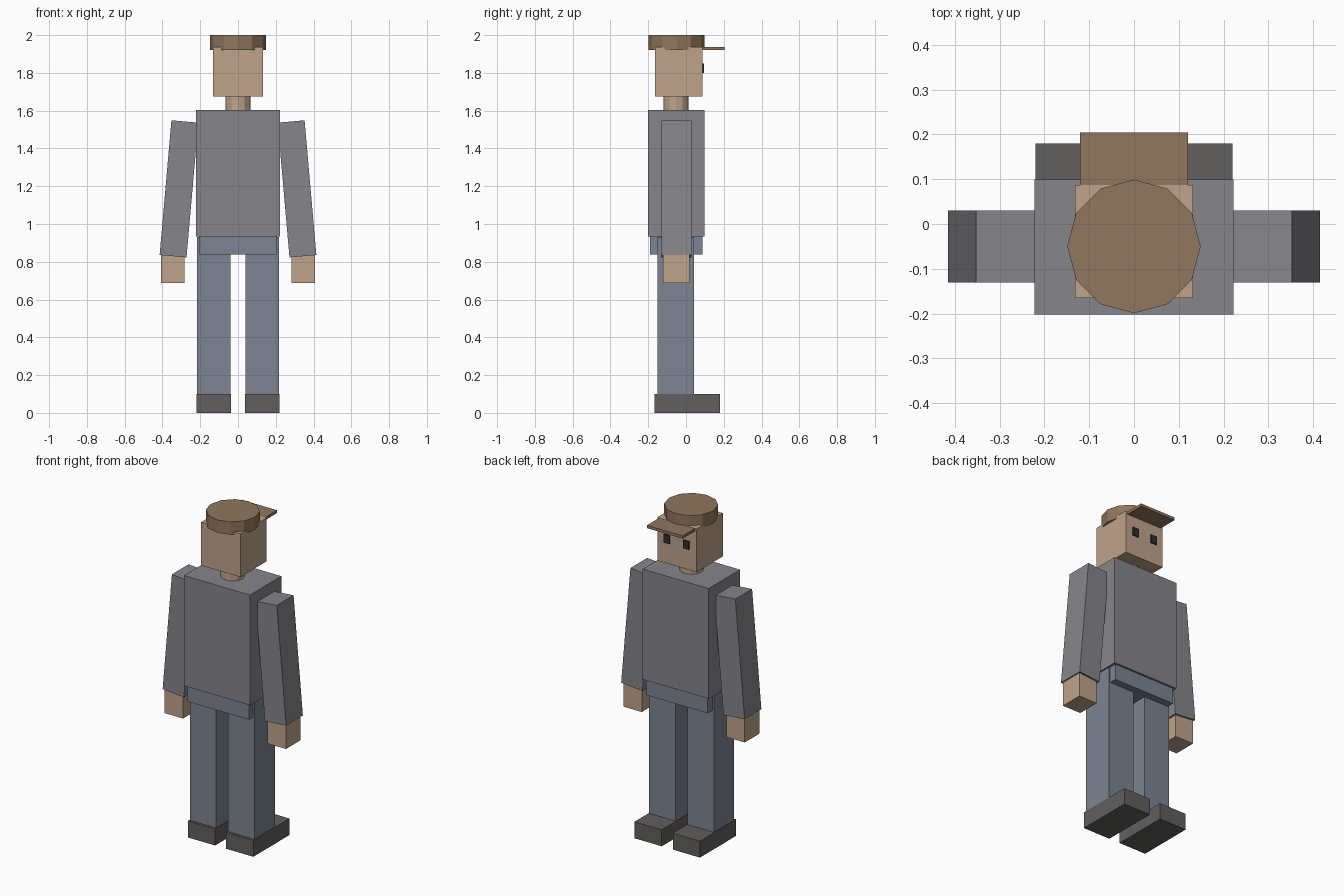
import bpy
from math import radians
from mathutils import Vector

if "Cube" in bpy.data.objects:
    bpy.data.objects.remove(bpy.data.objects["Cube"])


def material(name, rgb):
    m = bpy.data.materials.new(name)
    m.diffuse_color = (*rgb, 1)
    m.use_nodes = True
    m.node_tree.nodes["Principled BSDF"].inputs["Base Color"].default_value = m.diffuse_color
    return m


skin = material("skin", (0.52, 0.37, 0.26))
shirt = material("shirt_grey", (0.24, 0.24, 0.26))
denim = material("trouser_blue", (0.20, 0.23, 0.29))
leather = material("shoe_dark", (0.12, 0.115, 0.11))
felt = material("cap_brown", (0.28, 0.185, 0.11))
black = material("eye_black", (0.03, 0.03, 0.035))


def box(name, lo, hi, mat, tilt=0):
    """Box between two corners, optionally tilted about y through its centre."""
    lo, hi = Vector(lo), Vector(hi)
    bpy.ops.mesh.primitive_cube_add(size=1, location=(lo + hi) / 2,
                                    rotation=(0, radians(tilt), 0))
    ob = bpy.context.object
    ob.name = name
    ob.scale = hi - lo
    ob.data.materials.append(mat)
    return ob


def drum(name, radius, y, z0, z1, mat):
    """Upright twelve-sided cylinder on the centre plane."""
    bpy.ops.mesh.primitive_cylinder_add(vertices=12, radius=radius, depth=z1 - z0,
                                        location=(0, y, (z0 + z1) / 2))
    ob = bpy.context.object
    ob.name = name
    ob.data.materials.append(mat)
    return ob


def pair(name, lo, hi, mat, tilt=0):
    """Right-hand box (+x) and its mirror image."""
    box(name + "_right", lo, hi, mat, tilt)
    box(name + "_left", (-hi[0], lo[1], lo[2]), (-lo[0], hi[1], hi[2]), mat, -tilt)


# Legs and shoes
pair("shoe", (0.037, -0.167, 0), (0.22, 0.18, 0.10), leather)
pair("leg", (0.04, -0.152, 0.10), (0.217, 0.043, 0.93), denim)

# Hips and torso
box("hips", (-0.207, -0.19, 0.838), (0.207, 0.087, 0.94), denim)
box("torso", (-0.222, -0.202, 0.934), (0.222, 0.099, 1.604), shirt)

# Arms splayed outward, with upright hands
pair("arm", (0.241, -0.131, 0.828), (0.384, 0.03, 1.544), shirt, tilt=-5)
pair("hand", (0.284, -0.122, 0.688), (0.408, 0.019, 0.84), skin)

# Neck and head, with eyes on the +y face
drum("neck", 0.067, -0.053, 1.59, 1.69, skin)
box("head", (-0.132, -0.165, 1.675), (0.132, 0.087, 1.938), skin)
pair("eye", (0.045, 0.08, 1.80), (0.085, 0.095, 1.85), black)

# Cap and peak
drum("cap", 0.149, -0.05, 1.922, 2.0, felt)
box("cap_peak", (-0.12, 0.075, 1.92), (0.12, 0.204, 1.937), felt)
